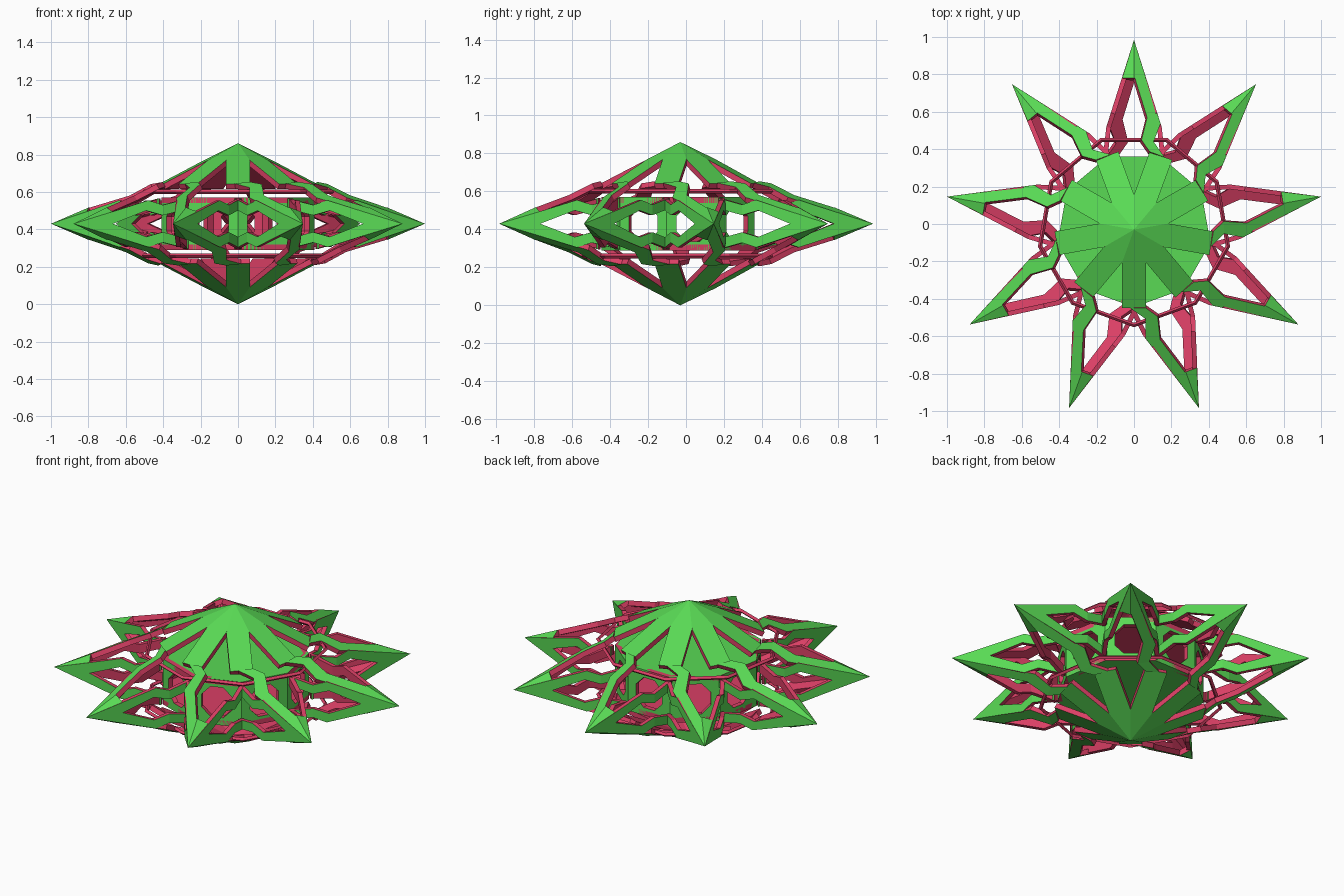
import bpy, bmesh, math
from mathutils import Vector, Matrix

if "Cube" in bpy.data.objects:
    bpy.data.objects.remove(bpy.data.objects["Cube"])

N, CY, MID = 9, -0.03, 0.43
STEP = 2 * math.pi / N
VX, VR = 0.172, 0.473          # valley corner beside each point (local x, outward)
R_TIP, RING_Z = 1.015, 0.17


def material(name, col):
    m = bpy.data.materials.new(name)
    m.diffuse_color = col
    m.use_nodes = True
    m.node_tree.nodes["Principled BSDF"].inputs["Base Color"].default_value = m.diffuse_color
    return m


GREEN = material("green", (0.10, 0.70, 0.09, 1))
RED = material("red", (0.70, 0.05, 0.13, 1))


def height(x, y):
    """Height above mid plane of the star-shaped roof (point 0 lies on +y)."""
    a = math.atan2(x, y)
    a -= STEP * round(a / STEP)
    r = math.hypot(x, y)
    return 0.43 - 0.359 * r * abs(math.sin(a)) - 0.4236 * r * math.cos(a)


def roof(pts):
    return [(x, y, height(x, y)) for x, y in pts]


def flat_roof(pts):
    """One flat facet per valley, at +20 degrees, so legs have no ridge."""
    return [(x, y, 0.43 - 0.52 * (x * 0.342 + y * 0.940)) for x, y in pts]


def build(name, polys, both=True, thick=0.03):
    """Repeat polygons round the axis, turn over for the underside, thicken inward."""
    bm = bmesh.new()
    flip = Matrix.Rotation(math.pi, 3, 'Y')
    for side in ((0, 1) if both else (0,)):
        for k in range(N):
            rot = Matrix.Rotation(k * STEP, 3, 'Z')
            for p in polys:
                co = [rot @ (flip @ Vector(c) if side else Vector(c)) for c in p]
                f = bm.faces.new([bm.verts.new(c) for c in co])
                f.normal_update()
                if f.normal.dot(f.calc_center_median()) < 0:
                    f.normal_flip()
    bmesh.ops.remove_doubles(bm, verts=bm.verts, dist=0.0005)
    me = bpy.data.meshes.new(name)
    bm.to_mesh(me)
    bm.free()
    me.materials.append(GREEN)
    me.materials.append(RED)
    ob = bpy.data.objects.new(name, me)
    ob.location = (0, CY, MID)
    bpy.context.collection.objects.link(ob)
    s = ob.modifiers.new("thickness", 'SOLIDIFY')
    s.thickness, s.offset = thick, -1
    s.material_offset = s.material_offset_rim = 1
    return ob


def polar(r, deg):
    a = math.radians(deg)
    return (r * math.sin(a), r * math.cos(a))


# pointed caps at top and bottom, one flat facet per leg
build("end_cap", [flat_roof([(0, 0), polar(0.19, 0), polar(0.2, 20), polar(0.19, 40)])])

# legs along the valleys: flat strip, sharp jog, then an arm out to the point
d, n = Vector(polar(1, 20)), Vector(polar(1, 110))
W = 0.064
leg = [d * 0.17 - n * W, d * 0.42 - n * W, d * 0.42 + n * W, d * 0.17 + n * W]
build("valley_leg", [flat_roof(leg)])
inner = [d * 0.42 - n * W, (0.04, 0.48), (0.07, 0.60), (0.005, 0.81)]
outer = [d * 0.42 + n * 0.02, (0.105, 0.47), (0.142, 0.567), (0.064, 0.81)]
build("zigzag_arm", [roof([inner[i], inner[i + 1], outer[i + 1], outer[i]]) for i in range(3)])

# solid roof of each star point
build("star_point", [roof([(0, R_TIP), (s * 0.064, 0.81), (0, 0.81)]) for s in (-1, 1)])


# upright side faces: solid near the point, then one bar that jogs in to the drum
def side_pt(t, z):
    return (VX * t, R_TIP + (VR - R_TIP) * t, z)


def bar_strip(u):
    up = [side_pt(0, 0), side_pt(0.38, u * 0.065), side_pt(0.72, u * 0.125),
          side_pt(0.86, u * 0.10), (0.165, 0.40, u * 0.135)]
    lo = [side_pt(0.38, 0), side_pt(0.38, 0), side_pt(0.70, u * 0.07),
          side_pt(0.86, u * 0.045), (0.165, 0.40, u * 0.08)]
    quads = [[up[0], up[1], lo[1]]]
    return quads + [[up[i], up[i + 1], lo[i + 1], lo[i]] for i in range(1, 4) if i > 1] \
        + [[up[1], up[2], lo[2], lo[1]]]


side = bar_strip(1) + bar_strip(-1)
side += [[(-x, y, z) for x, y, z in p] for p in side]
build("side_frame", side, both=False, thick=0.025)

# inner nine-sided drum: flat ends
RD, HD = 0.415, 0.14
ca, cb = polar(RD, -20), polar(RD, 20)
build("drum_end", [[(0, 0, HD), (*ca, HD), (*cb, HD)]])

# drum walls with eight-sided windows
hw, ap = cb[0], cb[1]
rim = [(hw, 0.06), (0.06, HD), (-0.06, HD), (-hw, 0.06),
       (-hw, -0.06), (-0.06, -HD), (0.06, -HD), (hw, -0.06)]
hole = [(x * 0.62, z * 0.66) for x, z in rim]
wall = []
for i in range(8):
    j = (i + 1) % 8
    wall.append([(x, ap, z) for x, z in (rim[i], rim[j], hole[j], hole[i])])
for sx in (-1, 1):
    for sz in (-1, 1):
        wall.append([(sx * hw, ap, sz * 0.06), (sx * hw, ap, sz * HD), (sx * 0.06, ap, sz * HD)])
build("drum_wall", wall, both=False)

# thin red rings joining the valley corners
for nm, z in (("upper_ring", MID + RING_Z), ("lower_ring", MID - RING_Z)):
    bpy.ops.mesh.primitive_torus_add(major_segments=N, minor_segments=4, major_radius=0.51,
                                     minor_radius=0.012, location=(0, CY, z),
                                     rotation=(0, 0, -math.pi / 2))
    bpy.context.object.name = nm
    bpy.context.object.data.materials.append(RED)
